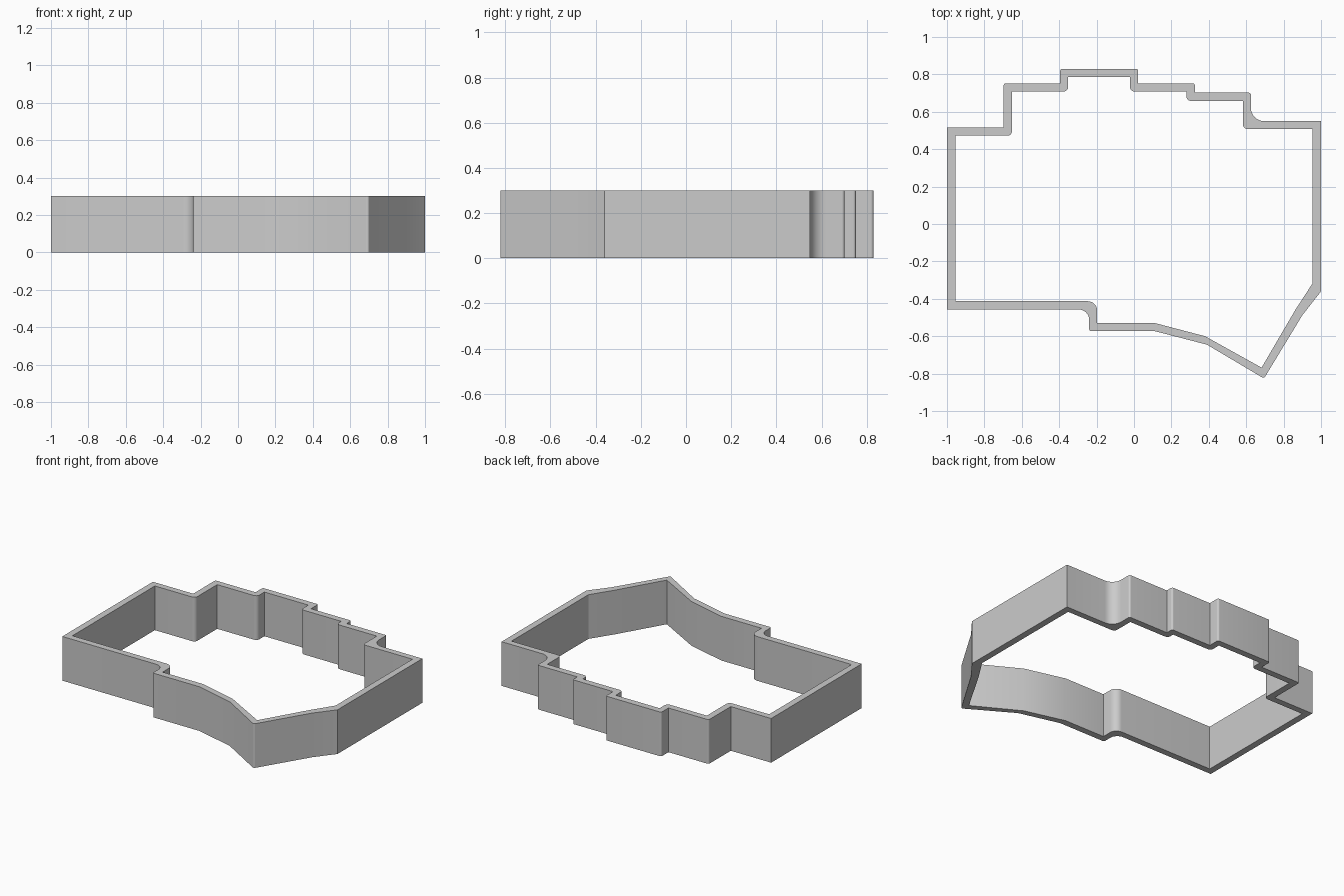
import bpy, bmesh, math
from mathutils import Vector

if "Cube" in bpy.data.objects:
    bpy.data.objects.remove(bpy.data.objects["Cube"])

HEIGHT = 0.30

# Outline corners: (x, y, corner radius)
outer = [(-1, .515, 0), (-.697, .515, 0), (-.697, .752, .012), (-.395, .752, 0),
         (-.395, .83, .012), (.022, .83, .012), (.022, .752, 0), (.325, .752, .012),
         (.325, .702, 0), (.625, .702, .012), (.625, .55, .07), (1, .55, 0),
         (1, -.36, 0), (.9, -.488, 0), (.695, -.826, .012), (.39, -.645, 0),
         (.112, -.573, 0), (-.24, -.573, .012), (-.24, -.457, .055), (-1, -.457, 0)]
inner = [(-.955, .472, 0), (-.652, .472, .025), (-.652, .708, 0), (-.352, .708, .025),
         (-.352, .786, 0), (-.022, .786, 0), (-.022, .708, .025), (.28, .708, 0),
         (.28, .658, .025), (.582, .658, 0), (.582, .508, .025), (.955, .508, 0),
         (.955, -.317, 0), (.862, -.46, 0), (.682, -.768, 0), (.38, -.6, 0),
         (.105, -.528, 0), (-.197, -.528, 0), (-.197, -.413, .05), (-.955, -.413, 0)]


def rounded(corners, steps=8):
    """Replace each corner that has a radius with a tangent arc."""
    pts = []
    for i, (x, y, r) in enumerate(corners):
        p = Vector((x, y))
        if not r:
            pts.append(p)
            continue
        a = (Vector(corners[i - 1][:2]) - p).normalized()
        b = (Vector(corners[(i + 1) % len(corners)][:2]) - p).normalized()
        half = a.angle(b) / 2
        centre = p + (a + b).normalized() * r / math.sin(half)
        start = (p + a * r / math.tan(half) - centre).normalized()
        end = (p + b * r / math.tan(half) - centre).normalized()
        pts += [centre + start.slerp(end, k / steps) * r for k in range(steps + 1)]
    return pts


bm = bmesh.new()
rims = {0: [], HEIGHT: []}

# Vertical wall faces, outside and inside
for outline in (outer, inner):
    pts = rounded(outline)
    low = [bm.verts.new((p.x, p.y, 0)) for p in pts]
    high = [bm.verts.new((p.x, p.y, HEIGHT)) for p in pts]
    for i in range(len(pts)):
        j = (i + 1) % len(pts)
        bm.faces.new((low[i], low[j], high[j], high[i]))
        rims[0].append(bm.edges.get((low[i], low[j])))
        rims[HEIGHT].append(bm.edges.get((high[i], high[j])))

# Flat rims at bottom and top
for edges in rims.values():
    bmesh.ops.triangle_fill(bm, edges=edges, use_beauty=True)
bmesh.ops.recalc_face_normals(bm, faces=bm.faces)

mesh = bpy.data.meshes.new("outline_wall")
bm.to_mesh(mesh)
bm.free()
wall = bpy.data.objects.new("outline_wall", mesh)
bpy.context.collection.objects.link(wall)

grey = bpy.data.materials.new("plain grey")
grey.diffuse_color = (0.6, 0.6, 0.6, 1)
grey.use_nodes = True
grey.node_tree.nodes["Principled BSDF"].inputs["Base Color"].default_value = grey.diffuse_color
mesh.materials.append(grey)

# Smooth fillets, keep sharp corners
bpy.context.view_layer.objects.active = wall
wall.select_set(True)
bpy.ops.object.shade_smooth_by_angle(angle=math.radians(30))
